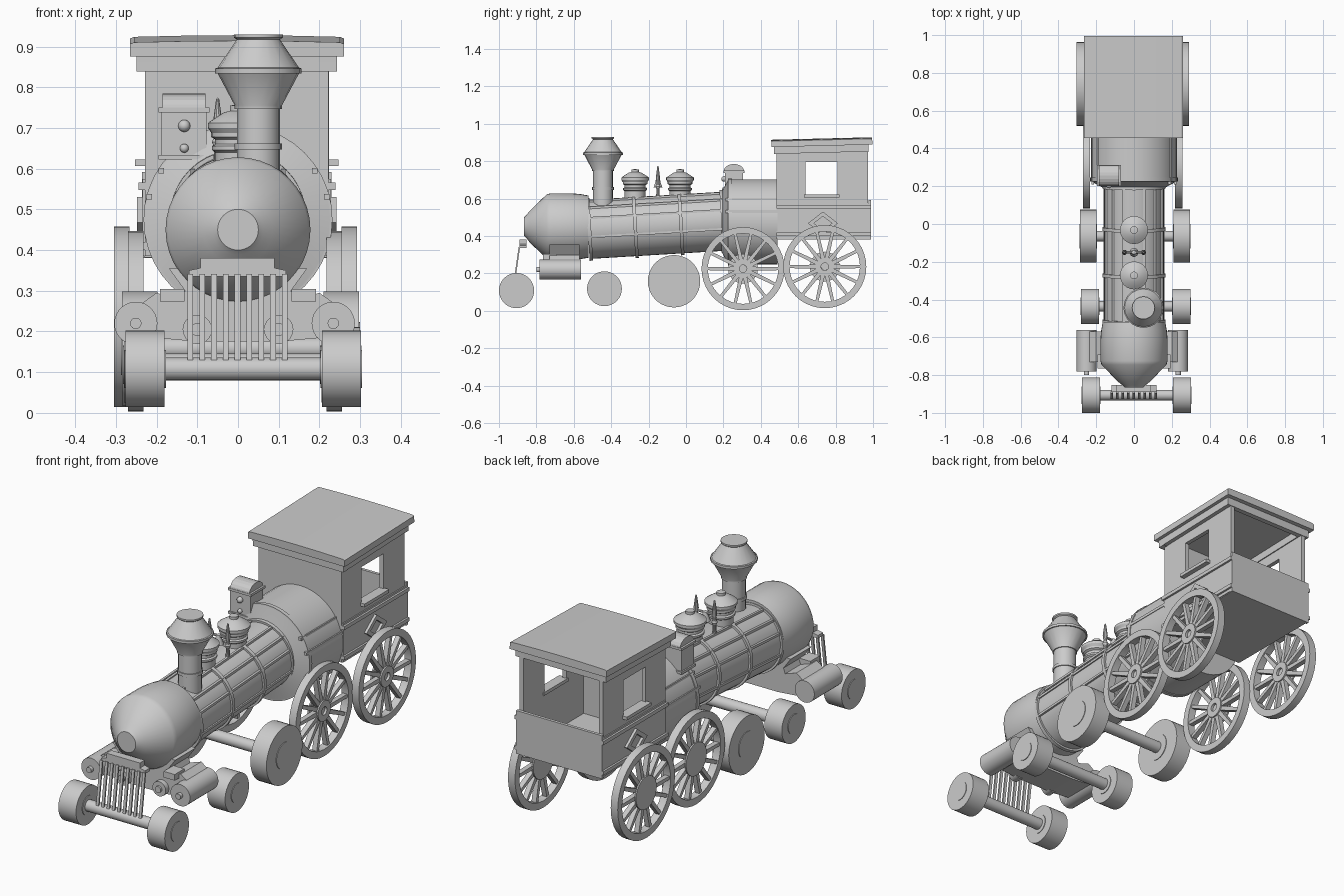
import bpy, bmesh
from math import pi, sin, cos, radians
from mathutils import Matrix, Vector

if "Cube" in bpy.data.objects:
    bpy.data.objects.remove(bpy.data.objects["Cube"])

ALONG_Y, ALONG_X = (-pi / 2, 0, 0), (0, pi / 2, 0)


def finish(name, bm, loc=(0, 0, 0), rot=(0, 0, 0)):
    bmesh.ops.remove_doubles(bm, verts=bm.verts, dist=1e-5)
    bmesh.ops.recalc_face_normals(bm, faces=bm.faces)
    me = bpy.data.meshes.new(name)
    bm.to_mesh(me)
    bm.free()
    ob = bpy.data.objects.new(name, me)
    bpy.context.collection.objects.link(ob)
    ob.location, ob.rotation_euler = loc, rot
    return ob


def lathe(name, prof, loc, rot=(0, 0, 0), segs=32):
    """Revolve (radius, height) points about local z."""
    bm = bmesh.new()
    vs = [bm.verts.new((r, 0, z)) for r, z in prof]
    es = [bm.edges.new(p) for p in zip(vs, vs[1:])]
    bmesh.ops.spin(bm, geom=vs + es, cent=(0, 0, 0), axis=(0, 0, 1),
                   angle=2 * pi, steps=segs, use_duplicate=False)
    ob = finish(name, bm, loc, rot)
    bpy.context.view_layer.objects.active = ob
    ob.select_set(True)
    bpy.ops.object.shade_smooth_by_angle(angle=radians(30))
    ob.select_set(False)
    return ob


def cyl(name, r, length, loc, rot=(0, 0, 0), segs=32):
    return lathe(name, [(0, 0), (r, 0), (r, length), (0, length)], loc, rot, segs)


def box(name, x, y, z, tilt=0):
    bm = bmesh.new()
    size = [b - a for a, b in (x, y, z)]
    bmesh.ops.create_cube(bm, size=1, matrix=Matrix.Diagonal((*size, 1)))
    return finish(name, bm, [(a + b) / 2 for a, b in (x, y, z)], (tilt, 0, 0))


def sweep(bm, pts, axis, a, b):
    def put(p, d):
        return bm.verts.new((d, *p) if axis == 'x' else (p[0], d, p[1]))
    lo, hi = [put(p, a) for p in pts], [put(p, b) for p in pts]
    n = len(pts)
    bm.faces.new(lo)
    bm.faces.new(hi)
    for i in range(n):
        bm.faces.new((lo[i], lo[(i + 1) % n], hi[(i + 1) % n], hi[i]))


def prism(name, pts, axis, a, b):
    bm = bmesh.new()
    sweep(bm, pts, axis, a, b)
    return finish(name, bm)


def frame(name, outer, inner, a, b):
    """Flat frame in the y-z plane, between two loops, thick along x."""
    bm = bmesh.new()
    rings = [[bm.verts.new((d, *p)) for p in loop]
             for loop, d in ((outer, a), (outer, b), (inner, b), (inner, a))]
    n = len(outer)
    for k in range(4):
        p, q = rings[k], rings[(k + 1) % 4]
        for i in range(n):
            j = (i + 1) % n
            bm.faces.new((p[i], p[j], q[j], q[i]))
    return finish(name, bm)


def rect(y0, y1, z0, z1):
    return [(y0, z0), (y1, z0), (y1, z1), (y0, z1)]


# smokebox with conical nose
lathe("smokebox", [(0, 0), (.05, 0), (.062, .012), (.085, .03), (.172, .12), (.178, .14),
                   (.178, .25), (.174, .3), (.166, .345), (0, .345)], (0, -.865, .45), ALONG_Y, 40)

# tilted boiler with bands and lengthwise ribs
T = .06
R0, LEN = .158, .73
prof = [(0, 0)]
for h in (0, .245, .49, .715):
    prof += [(R0, h), (R0 + .01, h), (R0 + .01, h + .018), (R0, h + .018)]
lathe("boiler", prof + [(0, LEN + .003)], (0, -.525, .435), (-pi / 2 + T, 0, 0), 40)
for s in (-1, 1):
    for a in (-15, 22, 46, 70):
        x, z = s * .16 * cos(radians(a)), .457 + .16 * sin(radians(a))
        box("boiler_rib", (x - .006, x + .006), (-.52, .2), (z - .006, z + .006), T)
    for a in (16, 34):
        x, z = s * .227 * cos(radians(a)), .468 + .227 * sin(radians(a))
        box("firebox_rib", (x - .007, x + .007), (.21, .49), (z - .007, z + .007))

# firebox with tapered shoulder
lathe("firebox", [(0, 0), (.16, 0), (.225, .035), (.232, .035), (.232, .055), (.228, .055),
                  (.228, .3), (0, .3)], (0, .19, .475), ALONG_Y, 40)

# smokestack
lathe("smokestack", [(0, 0), (.053, 0), (.053, .085), (.058, .085), (.058, .1), (.053, .1),
                     (.053, .185), (.058, .185), (.058, .193), (.1, .272), (.106, .272),
                     (.106, .284), (.1, .286), (.053, .355), (.06, .36), (.06, .368), (0, .368)],
      (.05, -.444, .562), segs=20)

# steam and sand domes
for name, y in (("sand_dome", -.272), ("steam_dome", -.032)):
    lathe(name, [(0, 0), (.056, 0), (.056, .04), (.064, .046), (.064, .055), (.056, .06),
                 (.056, .072), (.066, .078), (.066, .088), (.074, .1), (.074, .112), (.06, .122),
                 (.035, .138), (.02, .142), (.02, .155), (0, .158)], (0, y, .6), segs=24)

# bell on its two turned posts
for x in (-.05, .05):
    lathe("bell_post", [(0, 0), (.012, 0), (.008, .07), (.014, .085), (.008, .1),
                        (.012, .13), (.004, .19), (0, .195)], (x, -.15, .58), segs=10)
cyl("bell_bar", .006, .1, (-.05, -.15, .7), ALONG_X, 8)
lathe("bell", [(0, 0), (.024, 0), (.015, .025), (.011, .045), (0, .05)], (0, -.15, .66), segs=14)

# lamp box with arched lid, set on the left shoulder
box("lamp_box", (-.188, -.077), (.208, .305), (.625, .745))
arch = [(.256 + .055 * cos(pi * i / 10), .745 + .04 * sin(pi * i / 10)) for i in range(11)]
prism("lamp_lid", arch, 'x', -.185, -.08)
box("lamp_rim", (-.195, -.07), (.2, .312), (.738, .75))
box("lamp_foot", (-.195, -.07), (.2, .312), (.622, .634))
for z, r in ((.705, .015), (.65, .011)):
    lathe("lamp_knob", [(r * sin(pi * i / 8), -r * cos(pi * i / 8)) for i in range(9)],
          (-.132, .204, z), segs=12)

# cab side walls, window sills, ledges and diamonds
for s in (-1, 1):
    c = -.003

    def span(a, b):
        return sorted((c + s * a, c + s * b))
    frame("cab_side", rect(.49, .972, .56, .87), rect(.64, .81, .62, .795), *span(.205, .226))
    box("cab_lower_side", span(.205, .232), (.49, .985), (.385, .575))
    box("cab_window_sill", span(.2, .25), (.63, .82), (.607, .623))
    for z in (.4, .548):
        box("cab_ledge", span(.225, .242), (.485, .99), (z, z + .018))
    dia = [[(.732 + k * .08 * u, .468 + k * .062 * v) for u, v in ((-1, 0), (0, -1), (1, 0), (0, 1))]
           for k in (1, .6)]
    frame("cab_diamond", *dia, *span(.228, .245))

# cab front, back panel, floor, cornice and roof
box("cab_front", (-.228, .222), (.485, .505), (.385, .87))
box("cab_back_panel", (-.236, .23), (.975, .99), (.38, .592))
box("cab_floor", (-.23, .225), (.49, .98), (.382, .4))
TR = .025
for s in (-1, 1):
    box("cab_cornice_side", sorted((-.003 + s * .2, -.003 + s * .246)), (.47, .975), (.845, .885), TR)
box("cab_cornice_front", (-.248, .243), (.47, .505), (.838, .88))
box("cab_cornice_back", (-.248, .243), (.95, .975), (.85, .89))
top = [(-.265, -.018), (.26, -.018), (.26, .013), (.25, .017), (.12, .02), (-.003, .021),
       (-.126, .02), (-.255, .017), (-.265, .013)]
roof = prism("cab_roof", top, 'y', -.27, .27)
roof.location, roof.rotation_euler = (0, .726, .9), (TR, 0, 0)


# spoked drive wheels, both sides facing the same way
def drive_wheel(x, y, z, R=.222, w=.038):
    rin = R - .034
    lathe("drive_wheel_rim", [(rin, 0), (R, 0), (R, w), (rin, w), (rin, 0)], (x, y, z), ALONG_X, 40)
    lathe("drive_wheel_hub", [(.02, 0), (.05, 0), (.05, w), (.02, w), (.02, 0)], (x, y, z), ALONG_X, 20)
    cyl("drive_wheel_pin", .02, w - .012, (x, y, z), ALONG_X, 16)
    cyl("drive_wheel_back", .08, .008, (x, y, z), ALONG_X, 24)
    bm = bmesh.new()
    for i in range(14):
        u = Vector((cos(2 * pi * i / 14), sin(2 * pi * i / 14)))
        v = Vector((-u.y, u.x))
        sweep(bm, [u * .04 - v * .011, u * (rin + .005) - v * .008,
                   u * (rin + .005) + v * .008, u * .04 + v * .011], 'x', .006, w - .007)
    finish("drive_wheel_spokes", bm, (x, y, z))


for x in (-.27, .218):
    drive_wheel(x, .305, .225)
for x in (-.304, .254):
    drive_wheel(x, .742, .236)

# solid running wheels with axles
for y, z, r, hub, x0, x1, w in ((-.064, .158, .14, .065, -.285, .21, .087),
                                (-.436, .118, .093, .047, -.28, .205, .095),
                                (-.906, .108, .094, .047, -.276, .206, .096)):
    for x in (x0, x1):
        lathe("solid_wheel", [(0, -.003), (hub, -.003), (hub, 0), (r, 0), (r, w), (hub, w),
                              (hub, w + .003), (0, w + .003)], (x, y, z), ALONG_X, 36)
    cyl("axle", .028, x1 - x0 - w + .02, (x0 + w - .01, y, z), ALONG_X, 20)

# steam cylinders with rod heads
for x in (-.251, .234):
    cyl("steam_cylinder", .053, .22, (x, -.782, .22), ALONG_Y, 28)
    cyl("cylinder_rod", .014, .03, (x, -.8, .22), ALONG_Y, 14)

# saddle between cylinders, with bosses and chests
half = [(.1, .175), (.21, .185), (.235, .27), (.2, .295), (.14, .275), (.13, .3), (.17, .355)]
prism("saddle", half + [(-x, z) for x, z in reversed(half)], 'y', -.73, -.57)
for s in (-1, 1):
    cyl("saddle_boss", .036, .04, (s * .1, -.755, .205), ALONG_Y, 20)
    cyl("saddle_boss_cap", .016, .03, (s * .1, -.765, .205), ALONG_Y, 14)
    box("valve_chest", sorted((s * .132, s * .192)), (-.765, -.69), (.274, .304))

# front grille
prism("grille_head", [(-.12, .335), (.118, .335), (.118, .35), (.09, .356), (.09, .381),
                      (-.092, .381), (-.092, .356), (-.12, .35)], 'y', -.89, -.852)
for i in range(9):
    x = -.117 + i * .029
    bar = box("grille_bar", (x - .007, x + .007), (-.91, -.902), (.128, .342), -.14)
